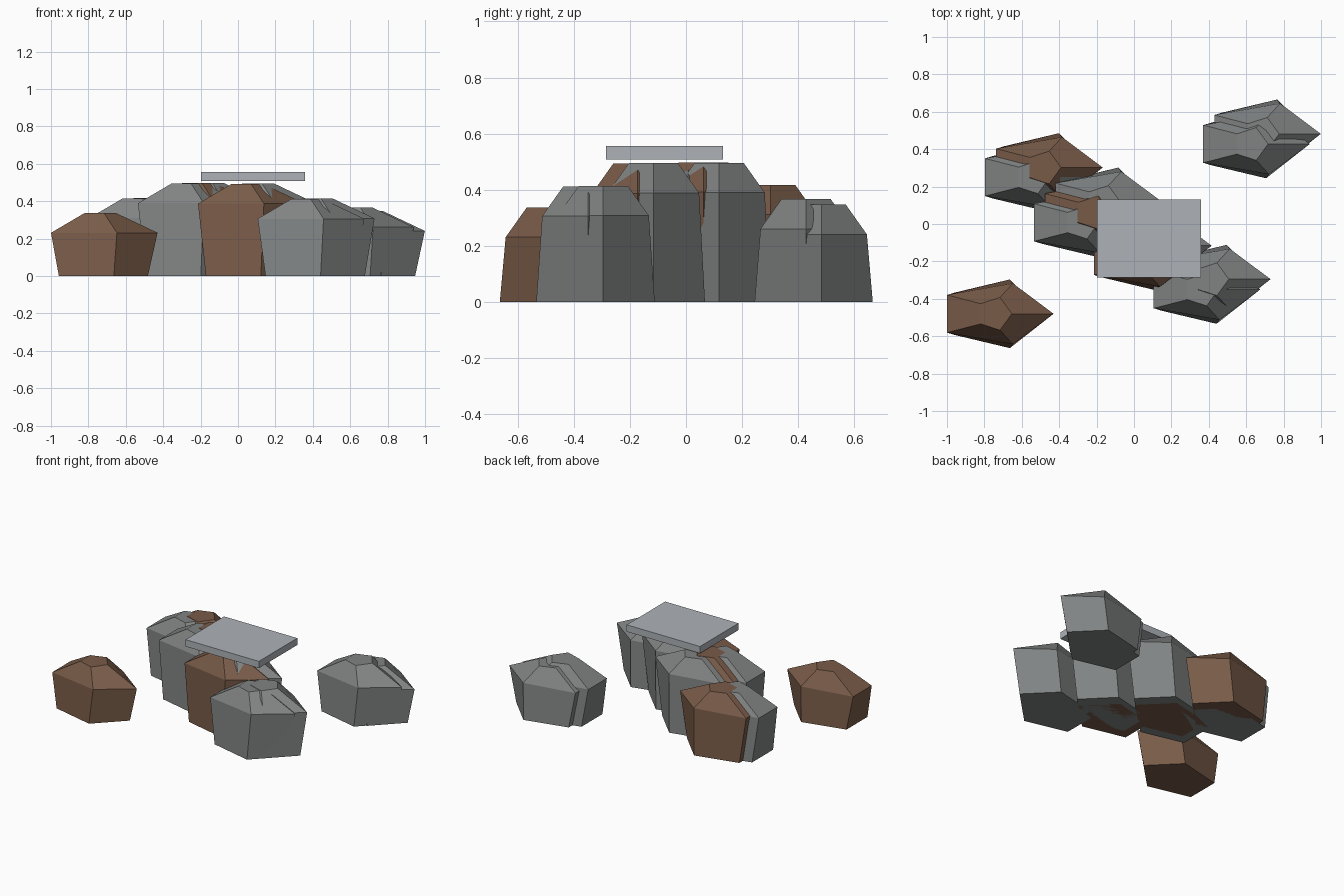
import bpy, bmesh
from math import cos, sin, pi

if "Cube" in bpy.data.objects:
    bpy.data.objects.remove(bpy.data.objects["Cube"])

def material(name, rgb):
    m = bpy.data.materials.new(name)
    m.diffuse_color = (*rgb, 1)
    m.use_nodes = True
    m.node_tree.nodes["Principled BSDF"].inputs["Base Color"].default_value = m.diffuse_color
    return m

BROWN = material("brown_stone", (0.19, 0.105, 0.065))
GREY = material("grey_stone", (0.22, 0.23, 0.23))
SLAB = material("pale_slab", (0.42, 0.45, 0.48))

def finish(name, bm, mat):
    bmesh.ops.recalc_face_normals(bm, faces=bm.faces)
    mesh = bpy.data.meshes.new(name)
    bm.to_mesh(mesh)
    bm.free()
    mesh.materials.append(mat)
    ob = bpy.data.objects.new(name, mesh)
    bpy.context.collection.objects.link(ob)
    return ob

def rock(name, x, y, top, mat):
    """Five-sided rock: foot ring, wide shoulder ring, small flat crown."""
    bm = bmesh.new()
    rings = []
    for rx, ry, z in ((0.263, 0.193, 0), (0.315, 0.171, top - 0.106), (0.092, 0.092, top)):
        rings.append([bm.verts.new((x + rx * cos(2 * pi * i / 5),
                                    y + ry * sin(2 * pi * i / 5), z)) for i in range(5)])
    for lo, hi in zip(rings, rings[1:]):
        for i in range(5):
            j = (i + 1) % 5
            bm.faces.new((lo[i], lo[j], hi[j], hi[i]))
    bm.faces.new(rings[0][::-1])
    bm.faces.new(rings[-1])
    return finish(name, bm, mat)

# Lone rock and overlapping clusters
rock("lone_rock", -0.745, -0.48, 0.337, BROWN)
rock("front_rock", 0.36, -0.35, 0.412, GREY)
rock("front_rock_twin", 0.415, -0.295, 0.414, GREY)
rock("middle_rock", 0.041, -0.172, 0.493, BROWN)
rock("middle_rock_twin", 0.10, -0.116, 0.495, GREY)
rock("inner_rock", -0.28, 0.008, 0.495, GREY)
rock("inner_rock_core", -0.222, 0.062, 0.498, BROWN)
rock("inner_rock_twin", -0.165, 0.118, 0.496, GREY)
rock("left_rock", -0.542, 0.25, 0.415, GREY)
rock("left_rock_twin", -0.482, 0.302, 0.417, BROWN)
rock("back_rock", 0.625, 0.428, 0.367, GREY)
rock("back_rock_twin", 0.684, 0.482, 0.347, GREY)

# Flat slab hovering over the middle
bm = bmesh.new()
bmesh.ops.create_cube(bm, size=1)
for v in bm.verts:
    v.co.x = 0.08 + v.co.x * 0.555
    v.co.y = -0.077 + v.co.y * 0.416
    v.co.z = 0.532 + v.co.z * 0.047
finish("slab", bm, SLAB)
